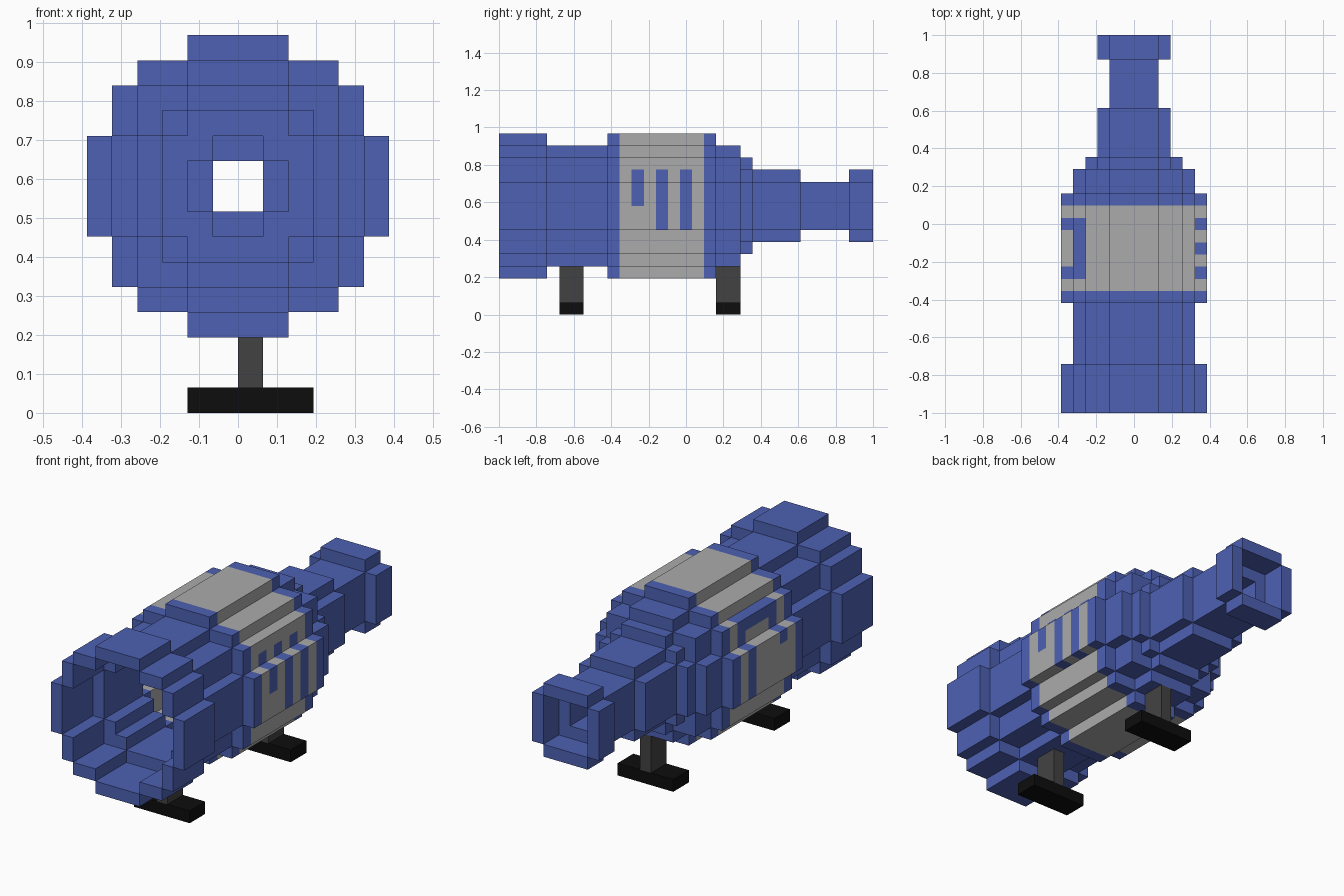
import bpy
import bmesh
from math import radians
from mathutils import Vector

cube = bpy.data.objects.get("Cube")
if cube:
    bpy.data.objects.remove(cube)

U = 2 / 31        # block size
AXIS_Z = 9        # height of the barrel axis in blocks


def make_material(name, r, g, b):
    mat = bpy.data.materials.new(name)
    mat.use_nodes = True
    mat.diffuse_color = (r, g, b, 1)
    mat.node_tree.nodes["Principled BSDF"].inputs["Base Color"].default_value = (r, g, b, 1)
    return mat


blue = make_material("blue", 0.075, 0.12, 0.45)
grey = make_material("light_grey", 0.41, 0.41, 0.41)
dark = make_material("dark_grey", 0.055, 0.055, 0.055)
black = make_material("black", 0.004, 0.004, 0.004)

# Stepped round profiles: half-height of each column outward from the axis
R6 = [6, 6, 5, 5, 4, 2]
R5 = [5, 5, 4, 4, 2]
R4 = [4, 4, 3, 2]
R3 = [3, 3, 2]
R2 = [2, 2]
CROSS = [2, 1]
R1 = [1]


def inside(profile, x, z):
    i, k = max(x, -x - 1), max(z, -z - 1)
    return i < len(profile) and k < profile[i]


def finish(name, bm, mats):
    mesh = bpy.data.meshes.new(name)
    bm.to_mesh(mesh)
    bm.free()
    for mat in mats:
        mesh.materials.append(mat)
    obj = bpy.data.objects.new(name, mesh)
    bpy.context.collection.objects.link(obj)
    return obj


def block_mesh(cells, colour):
    """Outer faces of a set of blocks, coloured by a rule and merged when flat."""
    bm = bmesh.new()
    for cell in cells:
        for a in range(3):
            for s in (-1, 1):
                near = list(cell)
                near[a] += s
                if tuple(near) in cells:
                    continue
                quad = []
                for p, q in ((1, 1), (-1, 1), (-1, -1), (1, -1)):
                    off = Vector((0, 0, 0))
                    off[a], off[(a + 1) % 3], off[(a + 2) % 3] = s, p, q
                    pos = Vector(cell) + (off + Vector((1, 1, 1))) / 2
                    pos -= Vector((0, 15.5, -AXIS_Z))
                    quad.append(bm.verts.new(pos * U))
                face = bm.faces.new(quad if s > 0 else quad[::-1])
                face.material_index = colour(*cell)
    bmesh.ops.remove_doubles(bm, verts=bm.verts[:], dist=U / 100)
    bmesh.ops.dissolve_limit(bm, angle_limit=radians(1), verts=bm.verts[:],
                             edges=bm.edges[:], delimit={'MATERIAL'})
    return bm


def band_colour(x, y, z):
    """Grey band with blue stripes on both flanks."""
    if not 10 <= y < 17:
        return 0
    if x >= 4 and y in (11, 13, 15):
        low = 0 if y == 11 else -2
        return 0 if low <= z <= 2 else 1
    if x <= -5 and 11 <= y <= 15:
        arch = z == 3 or (y == 15 and -2 <= z <= 2) or (y == 11 and 1 <= z <= 2)
        return 0 if arch else 1
    return 1


# Hollow barrel, front to back
sections = [
    ("front_rim", R6, R5, 0, 4),
    ("front_body", R5, R4, 4, 9),
    ("middle_band", R6, R5, 9, 18),
    ("rear_body", R5, R4, 18, 20),
    ("shoulder", R4, R3, 20, 21),
    ("neck_base", R3, CROSS, 21, 25),
    ("neck", R2, R1, 25, 29),
    ("rear_lip", R3, R2, 29, 31),
]
for name, outer, inner, y0, y1 in sections:
    cells = {(x, y, z) for x in range(-6, 6) for z in range(-6, 6) for y in range(y0, y1)
             if inside(outer, x, z) and not inside(inner, x, z)}
    rule = band_colour if name == "middle_band" else lambda x, y, z: 0
    finish(name, block_mesh(cells, rule), [blue, grey])


def box(name, lo, hi, mat):
    bm = bmesh.new()
    bmesh.ops.create_cube(bm, size=1)
    lo, hi = Vector(lo), Vector(hi)
    for v in bm.verts:
        v.co = ((lo + hi) / 2 + v.co * (hi - lo)) * U
    return finish(name, bm, [mat])


# Posts and feet
for side, y in (("front", -10.5), ("rear", 2.5)):
    box(side + "_post", (0, y, 1), (1, y + 2, 4), dark)
    box(side + "_foot", (-2, y, 0), (3, y + 2, 1), black)
